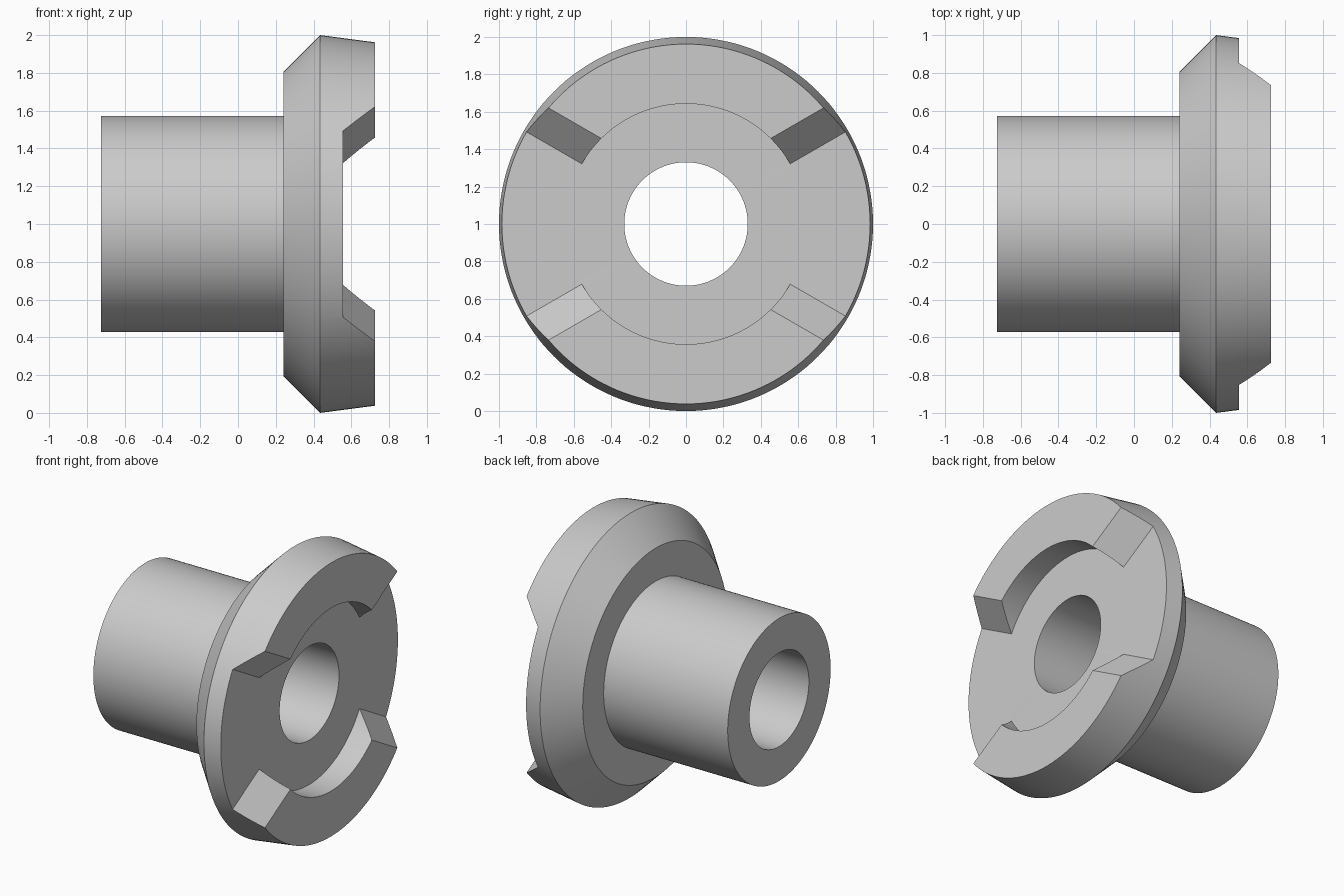
import bpy, bmesh, math
from mathutils import Vector, Matrix

cube = bpy.data.objects.get("Cube")
if cube:
    bpy.data.objects.remove(cube, do_unlink=True)

SEGMENTS = 144
FLOOR = 0.555      # x of the recessed coupling face
TIP = 0.725        # x of the tooth tops
CENTRE = Vector((0, 0, 1))

steel = bpy.data.materials.new("grey steel")
steel.use_nodes = True
grey = (0.6, 0.6, 0.6, 1)
steel.diffuse_color = grey
steel.node_tree.nodes["Principled BSDF"].inputs["Base Color"].default_value = grey


def add_object(name, bm):
    bmesh.ops.recalc_face_normals(bm, faces=bm.faces)
    mesh = bpy.data.meshes.new(name)
    bm.to_mesh(mesh)
    bm.free()
    mesh.materials.append(steel)
    obj = bpy.data.objects.new(name, mesh)
    bpy.context.collection.objects.link(obj)
    return obj


def revolve(name, profile):
    """Spin a closed (x, radius) profile about the x axis."""
    bm = bmesh.new()
    verts = [bm.verts.new(CENTRE + Vector((x, 0, r))) for x, r in profile]
    edges = [bm.edges.new((a, b)) for a, b in zip(verts, verts[1:] + verts[:1])]
    bmesh.ops.spin(bm, geom=verts + edges, cent=CENTRE, axis=(1, 0, 0),
                   angle=math.tau, steps=SEGMENTS, use_merge=True)
    bmesh.ops.remove_doubles(bm, verts=bm.verts, dist=1e-5)
    return add_object(name, bm)


def wedge_cutter(name, side):
    """Wedge clearing the gap between teeth, flaring at 45 degrees."""
    bm = bmesh.new()
    slope = math.tan(math.radians(30))
    reach = 1.5
    for x in (FLOOR, TIP + 0.1):
        apex = -2 * (x - FLOOR)
        half = (reach - apex) * slope
        for y, z in ((apex, 0), (reach, half), (reach, -half)):
            bm.verts.new(CENTRE + Vector((x, side * y, z)))
    bmesh.ops.convex_hull(bm, input=bm.verts)
    cutter = add_object(name, bm)
    cutter.hide_render = True
    return cutter


# Sleeve, conical flange and raised tooth ring as one turned body
hub = revolve("flanged_hub", [
    (-0.725, 0.33), (-0.725, 0.572), (0.24, 0.572), (0.24, 0.805),
    (0.435, 1.0), (TIP, 0.962), (TIP, 0.643), (FLOOR, 0.643), (FLOOR, 0.33)])

# Clear both sides of the ring, leaving an upper and a lower tooth
bpy.context.view_layer.objects.active = hub
hub.select_set(True)
for side, label in ((1, "back"), (-1, "front")):
    cutter = wedge_cutter(label + "_gap_cutter", side)
    cut = hub.modifiers.new(label + "_gap", 'BOOLEAN')
    cut.operation = 'DIFFERENCE'
    cut.solver = 'EXACT'
    cut.object = cutter
    bpy.ops.object.modifier_apply(modifier=cut.name)
    bpy.data.objects.remove(cutter, do_unlink=True)

bpy.ops.object.shade_smooth_by_angle(angle=math.radians(20))
